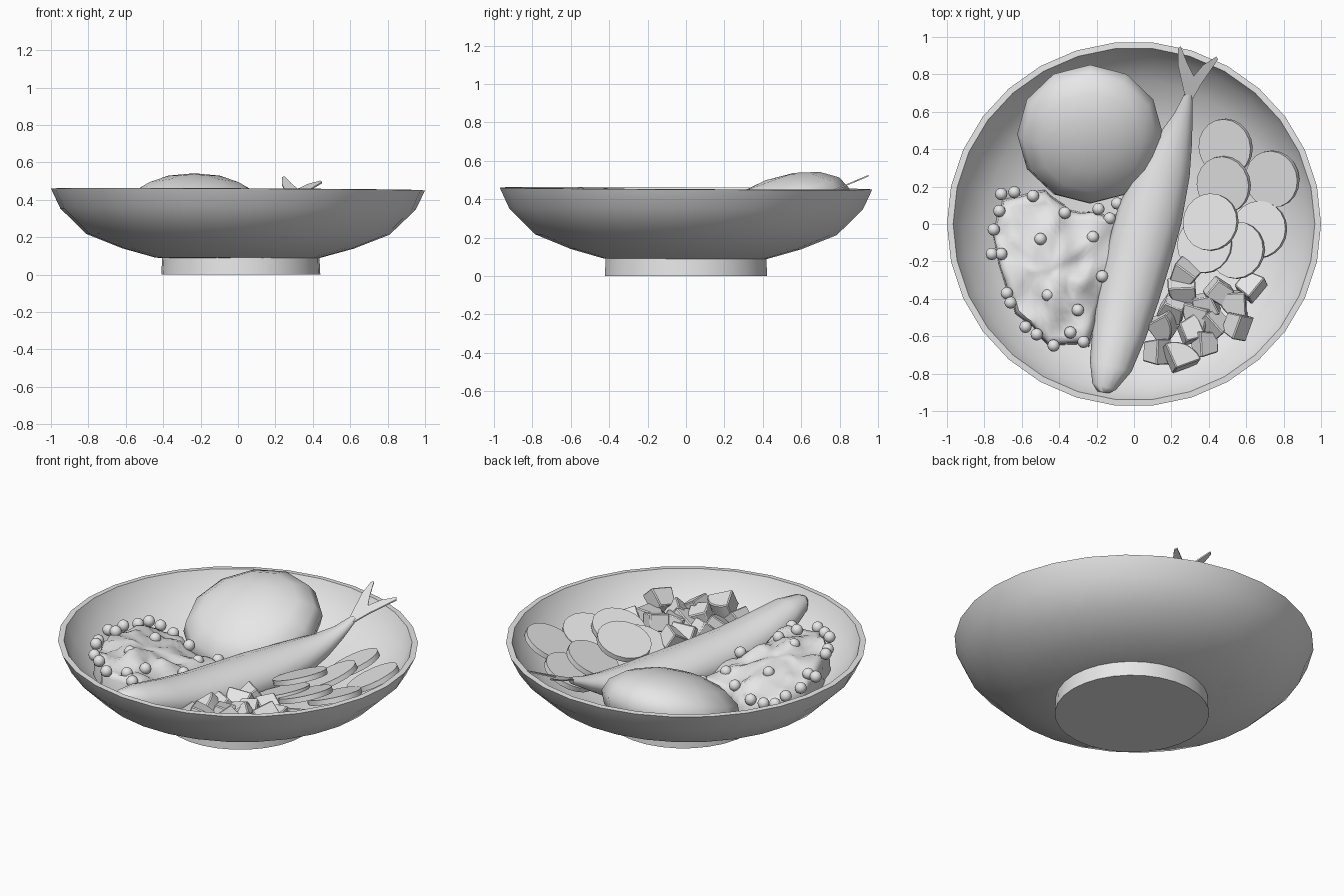
import bpy, bmesh, random
from math import sin, cos, pi, radians, hypot
from mathutils import Vector, Matrix, noise

random.seed(4)
old = bpy.data.objects.get("Cube")
if old:
    bpy.data.objects.remove(old, do_unlink=True)

grey = bpy.data.materials.new("light_grey")
grey.use_nodes = True
grey.diffuse_color = (0.8, 0.8, 0.8, 1)
grey.node_tree.nodes["Principled BSDF"].inputs["Base Color"].default_value = (0.8, 0.8, 0.8, 1)


def finish(name, bm, angle=None):
    bmesh.ops.recalc_face_normals(bm, faces=bm.faces[:])
    mesh = bpy.data.meshes.new(name)
    bm.to_mesh(mesh)
    bm.free()
    mesh.materials.append(grey)
    ob = bpy.data.objects.new(name, mesh)
    bpy.context.collection.objects.link(ob)
    if angle:
        bpy.ops.object.select_all(action='DESELECT')
        ob.select_set(True)
        bpy.context.view_layer.objects.active = ob
        bpy.ops.object.shade_smooth_by_angle(angle=radians(angle))


def loft(bm, rings):
    """Skin a list of equal-sized point rings and cap both ends."""
    loops = [[bm.verts.new(p) for p in ring] for ring in rings]
    n = len(loops[0])
    for a, b in zip(loops, loops[1:]):
        for i in range(n):
            j = (i + 1) % n
            bm.faces.new((a[i], a[j], b[j], b[i]))
    bm.faces.new(loops[0][::-1])
    bm.faces.new(loops[-1])


def lathe(name, profile, n, angle, cx=0, sy=1.0, tilt=0.0):
    bm = bmesh.new()
    rings = []
    for r, z in profile:
        ring = []
        for i in range(n):
            a = 2 * pi * i / n
            x, y = r * cos(a), r * sin(a) * sy
            ring.append((x + cx, y, z - tilt * (x + y) * z))
        rings.append(ring)
    loft(bm, rings)
    finish(name, bm, angle)


def wall(r):
    """Height of the inside of the bowl at a given radius."""
    pts = [(0, .12), (.44, .13), (.62, .17), (.79, .25), (.92, .36), (.97, .46)]
    for (r0, z0), (r1, z1) in zip(pts, pts[1:]):
        if r <= r1:
            return z0 + (z1 - z0) * (r - r0) / (r1 - r0)
    return .46


# Bowl and its foot
lathe("bowl", [(.3, .085), (.44, .09), (.62, .14), (.81, .215), (.95, .35), (1, .455),
               (.967, .457), (.92, .36), (.79, .25), (.62, .17), (.44, .13), (.2, .12)],
      30, 40, sy=.975, tilt=.011)
lathe("bowl_foot", [(.425, 0), (.42, .1)], 30, 40, cx=.015)

# Large rounded potato leaning on the back of the bowl
bm = bmesh.new()
bmesh.ops.create_uvsphere(bm, u_segments=12, v_segments=8, radius=1)
bmesh.ops.transform(bm, verts=bm.verts[:], matrix=Matrix.Translation((-.235, .48, .32))
                    @ Matrix.Rotation(radians(20), 4, 'X') @ Matrix.Diagonal((.39, .395, .19, 1)))
finish("potato", bm, 60)

# Fish body: x, y, z, half width, half height
stations = [(-.165, -.9, .41, .03, .025), (-.16, -.87, .4, .065, .05),
            (-.125, -.76, .36, .115, .09), (-.08, -.58, .305, .145, .115),
            (-.03, -.38, .27, .165, .125), (.03, -.15, .255, .175, .13),
            (.085, .05, .255, .175, .125), (.165, .3, .275, .14, .1),
            (.225, .46, .31, .09, .07), (.265, .58, .355, .05, .04),
            (.29, .69, .405, .022, .02)]
bm = bmesh.new()
rings = []
for i, (x, y, z, w, h) in enumerate(stations):
    p, q = stations[max(i - 1, 0)], stations[min(i + 1, len(stations) - 1)]
    side = Vector((q[1] - p[1], p[0] - q[0], 0)).normalized()
    rings.append([Vector((x, y, z)) + side * w * cos(a) + Vector((0, 0, h * sin(a)))
                  for a in [2 * pi * k / 14 for k in range(14)]])
loft(bm, rings)
finish("fish_body", bm, 60)

# Forked tail fin
for name, outline in (
        ("tail_fin_left", [(.27, .66), (.31, .66), (.36, .75), (.45, .88), (.44, .895),
                           (.37, .85), (.31, .78)]),
        ("tail_fin_right", [(.31, .66), (.32, .79), (.285, .86), (.25, .95), (.235, .94),
                            (.235, .85), (.275, .67)])):
    bm = bmesh.new()
    loft(bm, [[(x, y, .4 + (y - .66) * .42 + dz) for x, y in outline] for dz in (-.004, .004)])
    finish(name, bm)

# Lumpy mash mound
outline = [(-.69, .12), (-.47, .16), (-.35, .06), (-.1, .03), (-.11, -.2), (-.18, -.4),
           (-.25, -.63), (-.45, -.63), (-.62, -.47), (-.71, -.22), (-.74, -.05)]
centre = Vector((-.44, -.25, 0))
edge = []
for a, b in zip(outline, outline[1:] + outline[:1]):
    edge += [Vector((*a, 0)).lerp(Vector((*b, 0)), k / 4) for k in range(4)]


def mash_top(p, s):
    return .345 + .05 * (1 - s ** 2) - .15 * (p.x - centre.x) - .15 * (p.y - centre.y)


bm = bmesh.new()
rings = []
for s in (1.05, 1.03, .98, .9, .8, .7, .6, .5, .4, .3, .2, .1, .03):
    ring = []
    for e in edge:
        p = centre.lerp(e, s)
        lump = noise.noise(p * 8) * .045 + noise.noise(p * 15) * .018
        p += Vector((noise.noise(p * 12), noise.noise(p * 12 + Vector((5, 5, 5))), 0)) * .02
        if s == 1.05:
            p.z = wall(p.length) + .005
        else:
            p.z = mash_top(p, s) + lump - (.03 if s > 1 else 0)
        ring.append(p)
    rings.append(ring)
loft(bm, rings)
finish("mash", bm, 70)

# Peas scattered over and around the mash
peas = [(-.71, .16), (-.64, .17), (-.54, .15), (-.72, .07), (-.37, .06), (-.19, .08),
        (-.09, .11), (-.13, .03), (-.5, -.08), (-.22, -.07), (-.75, -.03), (-.76, -.16),
        (-.71, -.16), (-.17, -.28), (-.68, -.37), (-.66, -.42), (-.46, -.38), (-.3, -.46),
        (-.58, -.55), (-.52, -.59), (-.43, -.65), (-.34, -.58), (-.27, -.63)]
bm = bmesh.new()
for x, y in peas:
    s = min(hypot((x + .44) / .32, (y + .25) / .4), 1)
    z = mash_top(Vector((x, y, 0)), s) + .005
    bmesh.ops.create_uvsphere(bm, u_segments=12, v_segments=8, radius=.033,
                              matrix=Matrix.Translation((x, y, z)))
finish("peas", bm, 60)

# Round vegetable slices: position and the direction each one leans
inward, forward = Vector((-.42, -.12, .9)), Vector((-.33, .1, .94))
slices = [(.49, .41, .295, inward), (.74, .24, .34, inward), (.48, .21, .295, inward),
          (.67, -.03, .315, forward), (.38, -.11, .29, forward), (.55, -.14, .335, forward),
          (.41, .01, .35, forward)]
for i, (x, y, z, normal) in enumerate(slices):
    bm = bmesh.new()
    turn = Vector((0, 0, 1)).rotation_difference(normal).to_matrix().to_4x4()
    bmesh.ops.create_cone(bm, cap_ends=True, segments=20, radius1=.153, radius2=.153, depth=.03,
                          matrix=Matrix.Translation((x, y, z)) @ turn)
    finish(f"slice_{i + 1}", bm, 40)

# Pile of diced chunks: tapered cubes alternating with quarter wedges
chunks = [(.12, -.68), (.25, -.7), (.38, -.64), (.55, -.54), (.17, -.55), (.3, -.57),
          (.43, -.53), (.26, -.37), (.21, -.45), (.46, -.36), (.53, -.43), (.62, -.33),
          (.38, -.43), (.34, -.5), (.27, -.27)]
for i, (x, y) in enumerate(chunks):
    bm = bmesh.new()
    if i % 3 == 1:
        arc = [(.15 * cos(a) - .07, .15 * sin(a) - .07) for a in [pi / 12 * k for k in range(7)]]
        shape = [(-.07, -.07)] + arc
    else:
        shape = [(-.07, -.055), (.07, -.06), (.05, .05), (-.055, .055)]
    loft(bm, [[(u, v, h) for u, v in shape] for h in (-.05, .05)])
    spin = Matrix.Rotation(random.uniform(0, 2 * pi), 4, 'Z')
    lean = Matrix.Rotation(random.uniform(-1, 1), 4, 'X')
    roll = Matrix.Rotation(random.uniform(-.4, .4), 4, 'Y')
    height = max(wall(hypot(x, y)) + .075, .28) + random.uniform(0, .04)
    bmesh.ops.transform(bm, verts=bm.verts[:],
                        matrix=Matrix.Translation((x, y, height)) @ spin @ lean @ roll)
    bmesh.ops.bevel(bm, geom=bm.edges[:], offset=.006, segments=1, affect='EDGES')
    finish(f"chunk_{i + 1}", bm, 35)
